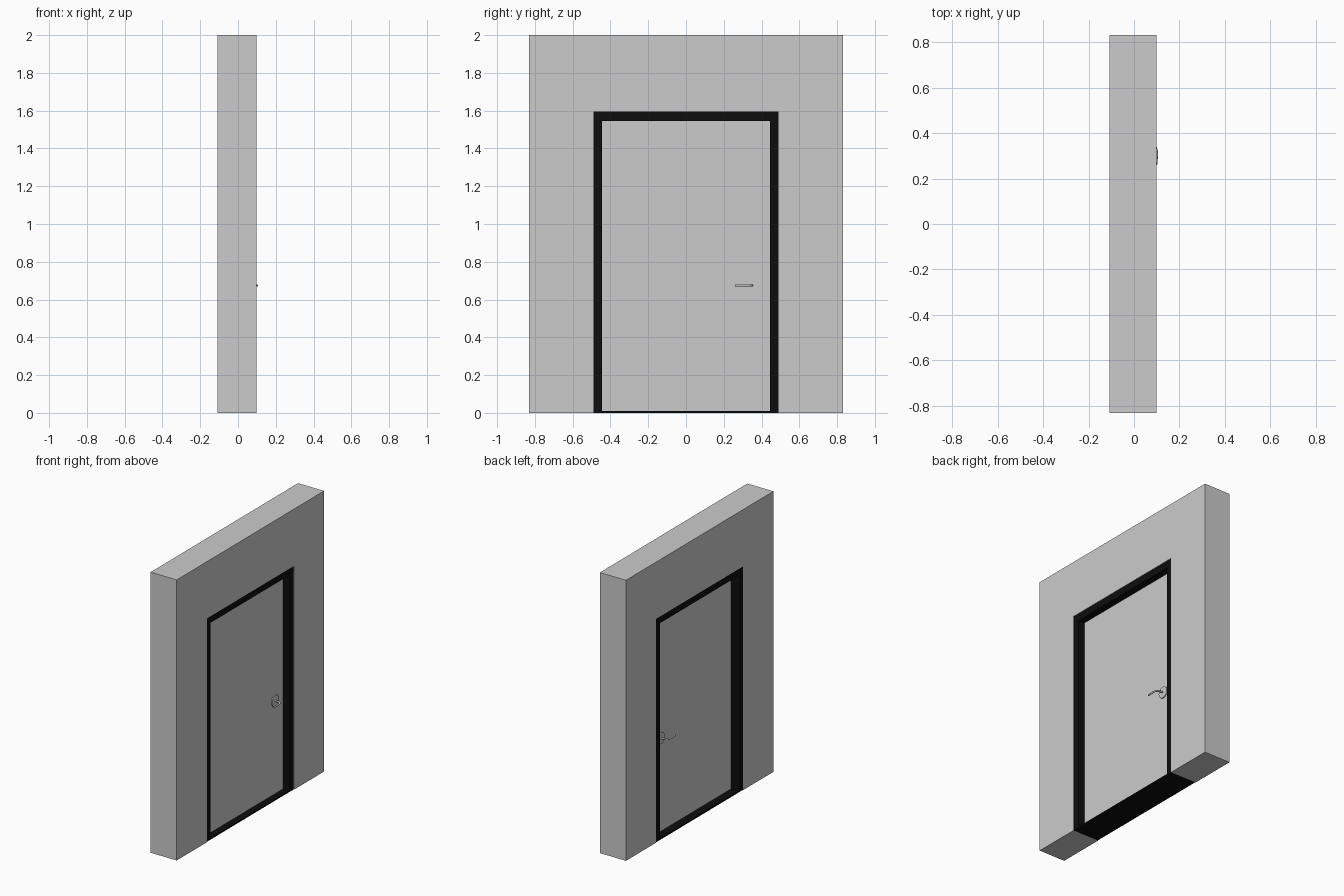
import bpy, bmesh, math

if "Cube" in bpy.data.objects:
    bpy.data.objects.remove(bpy.data.objects["Cube"])

black = bpy.data.materials.new("black_frame")
black.diffuse_color = (0.004, 0.004, 0.004, 1)
black.use_nodes = True
black.node_tree.nodes["Principled BSDF"].inputs["Base Color"].default_value = black.diffuse_color


def finish(name, bm):
    bmesh.ops.recalc_face_normals(bm, faces=bm.faces)
    me = bpy.data.meshes.new(name)
    bm.to_mesh(me)
    bm.free()
    ob = bpy.data.objects.new(name, me)
    bpy.context.collection.objects.link(ob)
    return ob


def extrude_profile(name, pts, x0, x1):
    """Extrude a (y, z) outline along x."""
    bm = bmesh.new()
    face = bm.faces.new([bm.verts.new((x0, y, z)) for y, z in pts])
    ext = bmesh.ops.extrude_face_region(bm, geom=[face])
    for v in ext["geom"]:
        if isinstance(v, bmesh.types.BMVert):
            v.co.x = x1
    return finish(name, bm)


def box_pts(y0, y1, z0, z1):
    return [(y0, z0), (y1, z0), (y1, z1), (y0, z1)]


def arch_pts(outer, top, inner, head, z0=0.0):
    """Outline of an upside-down U in (y, z)."""
    return [(-outer, z0), (-inner, z0), (-inner, head), (inner, head),
            (inner, z0), (outer, z0), (outer, top), (-outer, top)]


# Wall with doorway
extrude_profile("wall", arch_pts(0.83, 2.0, 0.49, 1.595), -0.108, 0.098)

# Black frame and threshold, just inside the wall faces
FX0, FX1 = -0.105, 0.094
frame = extrude_profile("door_frame", arch_pts(0.49, 1.595, 0.445, 1.545), FX0, FX1)
sill = extrude_profile("threshold", box_pts(-0.445, 0.445, 0.0, 0.01), FX0, FX1)
for ob in (frame, sill):
    ob.data.materials.append(black)

# Door leaf, recessed from both wall faces
LEAF = 0.045
extrude_profile("door_leaf", box_pts(-0.445, 0.445, 0.01, 1.545), -LEAF, LEAF)

# Handles on both sides
HY, HZ = 0.35, 0.675
for side, label in ((1, "right"), (-1, "left")):
    # Round rose plate
    bpy.ops.mesh.primitive_cylinder_add(
        vertices=32, radius=0.04, depth=0.008,
        location=(side * (LEAF + 0.003), HY, HZ), rotation=(0, math.pi / 2, 0))
    rose = bpy.context.object
    rose.name = label + "_handle_rose"
    bpy.ops.object.shade_smooth_by_angle()

    # Curved lever swept along a path
    cu = bpy.data.curves.new(label + "_handle_lever", "CURVE")
    cu.dimensions = "3D"
    cu.bevel_depth = 0.006
    cu.bevel_resolution = 3
    cu.resolution_u = 6
    cu.use_fill_caps = True
    path = [(0.044, HY), (0.07, HY), (0.09, HY - 0.004), (0.1, HY - 0.022),
            (0.1, HY - 0.055), (0.096, HY - 0.09)]
    sp = cu.splines.new("NURBS")
    sp.points.add(len(path) - 1)
    for p, (x, y) in zip(sp.points, path):
        p.co = (side * x, y, HZ, 1)
    sp.use_endpoint_u = True
    sp.order_u = 4
    lever = bpy.data.objects.new(label + "_handle_lever", cu)
    bpy.context.collection.objects.link(lever)
